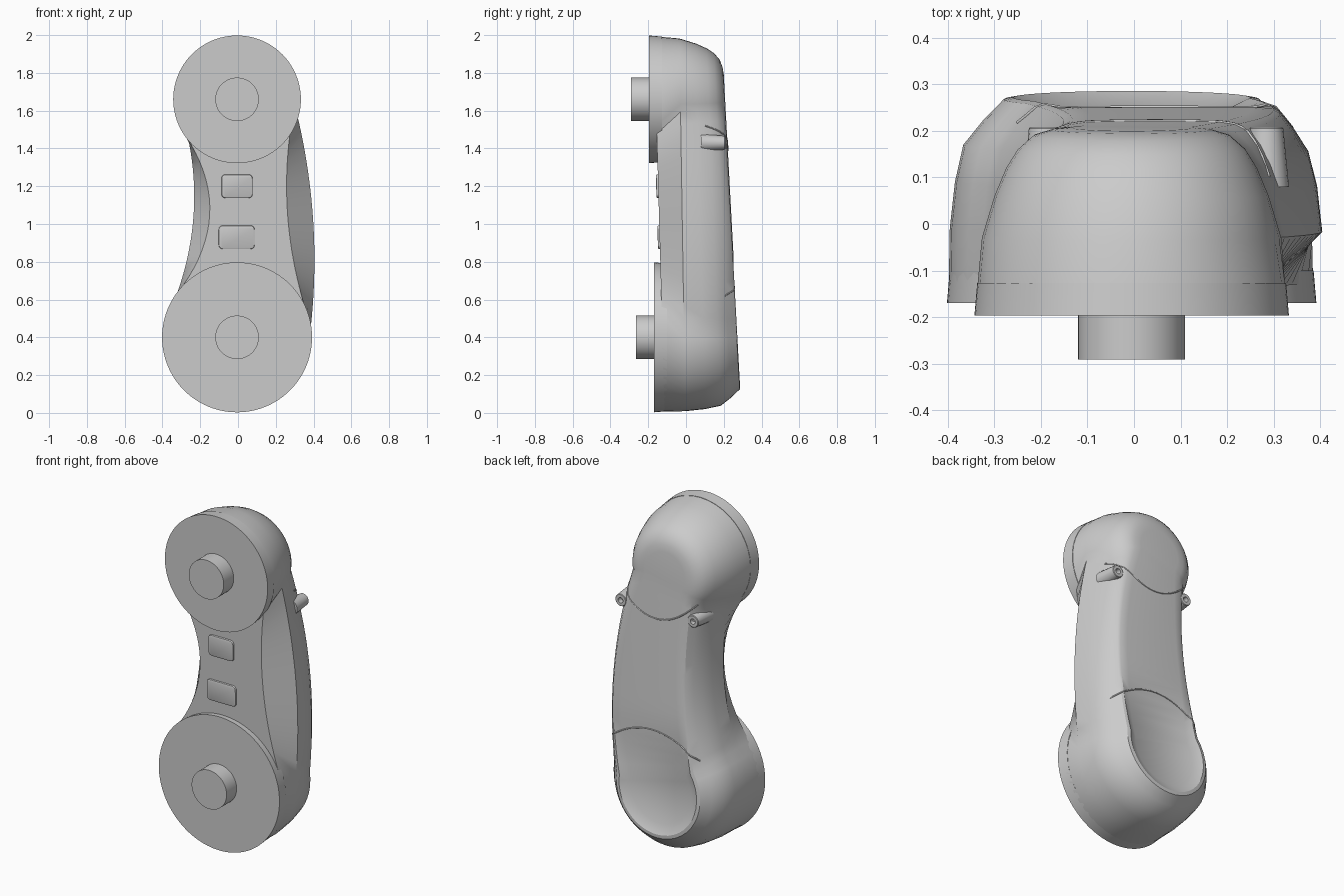
import bpy, bmesh, math
from math import radians, sin, cos
from mathutils import Vector, Matrix

cube = bpy.data.objects.get("Cube")
if cube:
    bpy.data.objects.remove(cube, do_unlink=True)

grey = bpy.data.materials.new("plain grey")
grey.use_nodes = True
grey.diffuse_color = (0.6, 0.6, 0.6, 1)
grey.node_tree.nodes["Principled BSDF"].inputs["Base Color"].default_value = (0.6, 0.6, 0.6, 1)

CX, TOP, LOW = -0.005, 1.66, 0.4      # axis of the round ends


def finish(name, bm, angle=30):
    bmesh.ops.recalc_face_normals(bm, faces=bm.faces)
    me = bpy.data.meshes.new(name)
    bm.to_mesh(me)
    bm.free()
    me.materials.append(grey)
    ob = bpy.data.objects.new(name, me)
    bpy.context.collection.objects.link(ob)
    bpy.ops.object.select_all(action='DESELECT')
    ob.select_set(True)
    bpy.context.view_layer.objects.active = ob
    bpy.ops.object.shade_smooth_by_angle(angle=radians(angle))
    return ob


def arc(cz, r, a, b, n):
    return [(CX + r * cos(radians(a + (b - a) * i / n)),
             cz + r * sin(radians(a + (b - a) * i / n))) for i in range(n + 1)]


def side(p, q, mid, n):
    # curve between the two round ends that passes through x = mid halfway
    c = 2 * mid - (p[0] + q[0]) / 2
    cz = (p[1] + q[1]) / 2
    pts = []
    for i in range(1, n):
        t = i / n
        k = (1 - t) ** 2, 2 * t * (1 - t), t * t
        pts.append((k[0] * p[0] + k[1] * c + k[2] * q[0],
                    k[0] * p[1] + k[1] * cz + k[2] * q[1]))
    return pts


def outline(rt, rb, left, right, ra, rb_a):
    # clockwise half outlines, both running from the top to the bottom
    t, b = arc(TOP, rt, 90, ra, 14), arc(LOW, rb, rb_a, -90, 14)
    r_half = t + side(t[-1], b[0], right, 18) + b
    t, b = arc(TOP, rt, 90, 215, 14), arc(LOW, rb, 145, 270, 14)
    l_half = t + side(t[-1], b[0], left, 18) + b
    return r_half, l_half


def hollow(z):
    # depth of the dish in the lower back
    t = min(1, max(0, (0.85 - z) / 0.4))
    return 0.03 * t * t * (3 - 2 * t)


# Body: outlines stacked from front to back
# top radius, low radius, left waist, right waist, right arc ends, y low, y top, dish
rings = [
    (0.334, 0.393, -0.15, 0.265, -33, 24, -0.125, -0.16, 0),
    (0.322, 0.391, -0.235, 0.398, -12, 6, -0.01, -0.03, 0),
    (0.295, 0.38, -0.225, 0.385, -12, 6, 0.09, 0.06, 0),
    (0.27, 0.362, -0.205, 0.365, -12, 6, 0.17, 0.12, 0),
    (0.245, 0.32, -0.18, 0.34, -12, 6, 0.222, 0.16, 0),
    (0.21, 0.275, -0.155, 0.31, -12, 6, 0.268, 0.191, 0),
    (0.17, 0.255, -0.14, 0.295, -12, 6, 0.272, 0.203, 0),
    (0.13, 0.2, -0.1, 0.25, -12, 6, 0.275, 0.207, 1),
]
bm = bmesh.new()
loops = []
for rt, rb, left, right, ra, rba, yl, yt, dish in rings:
    halves = []
    for half in outline(rt, rb, left, right, ra, rba):
        vs = []
        for x, z in half:
            y = yl + (yt - yl) * (z - LOW) / (TOP - LOW) - dish * hollow(z)
            vs.append(bm.verts.new((x, y, z)))
        halves.append(vs)
    r, l = halves
    loops.append((r, l))
for (r0, l0), (r1, l1) in zip(loops, loops[1:]):
    for a, b in ((r0, r1), (l0, l1)):
        for i in range(len(a) - 1):
            bm.faces.new((a[i], a[i + 1], b[i + 1], b[i]))
for r, l in (loops[0], loops[-1]):
    for i in range(len(r) - 1):
        bm.faces.new((r[i], r[i + 1], l[i + 1], l[i]))
bmesh.ops.remove_doubles(bm, verts=bm.verts, dist=0.0001)
body = finish("body", bm, 28)


def cylinder(name, x, z, r, y0, y1, r_back=None, seg=64):
    bm = bmesh.new()
    m = Matrix.Translation((x, (y0 + y1) / 2, z)) @ Matrix.Rotation(radians(90), 4, 'X')
    bmesh.ops.create_cone(bm, cap_ends=True, segments=seg, depth=abs(y1 - y0),
                          radius1=r_back or r, radius2=r, matrix=m)
    return finish(name, bm)


# Round end plates and their plugs
for label, z, r, y in (("upper", TOP, 0.338, -0.197), ("lower", LOW, 0.397, -0.17)):
    cylinder(label + "_plate", CX, z, r, y, y + 0.07, r - 0.006, 96)
    cylinder(label + "_plug", CX, z, 0.115, y - 0.094, y + 0.02)


# Rounded buttons on the waist
def button(name, x, z, w, h, y):
    bm = bmesh.new()
    tilt = Matrix.Rotation(0.028, 4, 'X')
    bmesh.ops.create_cube(bm, size=1, matrix=Matrix.Translation((x, y + 0.02, z)) @ tilt
                          @ Matrix.Diagonal((w, 0.04, h, 1)))
    long_edges = [e for e in bm.edges
                  if abs(e.verts[0].co.y - e.verts[1].co.y) > 0.03]
    bmesh.ops.bevel(bm, geom=long_edges, offset=0.022, segments=5,
                    profile=0.5, affect='EDGES')
    front = min(bm.faces, key=lambda f: f.calc_center_median().y)
    bmesh.ops.bevel(bm, geom=list(front.edges), offset=0.006, segments=2,
                    profile=0.5, affect='EDGES')
    finish(name, bm)


button("upper_button", -0.005, 1.2, 0.165, 0.125, -0.158)
button("lower_button", -0.007, 0.93, 0.19, 0.125, -0.15)

# Hollow cord lugs on the back
for label, x in (("left", 0.285), ("right", -0.19)):
    bm = bmesh.new()
    profile = ((0.048, 0.08), (0.036, 0.205), (0.033, 0.208), (0.016, 0.208), (0.014, 0.18))
    prev = None
    for r, y in profile:
        ring = [bm.verts.new((x + r * cos(k * math.tau / 20), y,
                              1.43 + r * sin(k * math.tau / 20))) for k in range(20)]
        if prev:
            for k in range(20):
                bm.faces.new((prev[k - 1], prev[k], ring[k], ring[k - 1]))
        else:
            bm.faces.new(ring)
        prev = ring
    bm.faces.new(prev)
    finish(label + "_lug", bm)


# Raised seams laid over the back
def seam(name, x0, x1, z_end, z_mid):
    cu = bpy.data.curves.new(name, 'CURVE')
    cu.dimensions = '3D'
    cu.bevel_depth = 0.004
    cu.bevel_resolution = 1
    pts = []
    for i in range(33):
        t = i / 32
        z = z_end + (z_mid - z_end) * 4 * t * (1 - t)
        hit, loc, _, _ = body.ray_cast(Vector((x0 + (x1 - x0) * t, 1, z)), Vector((0, -1, 0)))
        if hit:
            pts.append(loc)
    sp = cu.splines.new('POLY')
    sp.points.add(len(pts) - 1)
    for p, co in zip(sp.points, pts):
        p.co = (*co, 1)
    cu.materials.append(grey)
    bpy.context.collection.objects.link(bpy.data.objects.new(name, cu))


seam("upper_seam", -0.2, 0.29, 1.52, 1.39)
seam("lower_seam", -0.25, 0.34, 0.62, 0.74)
